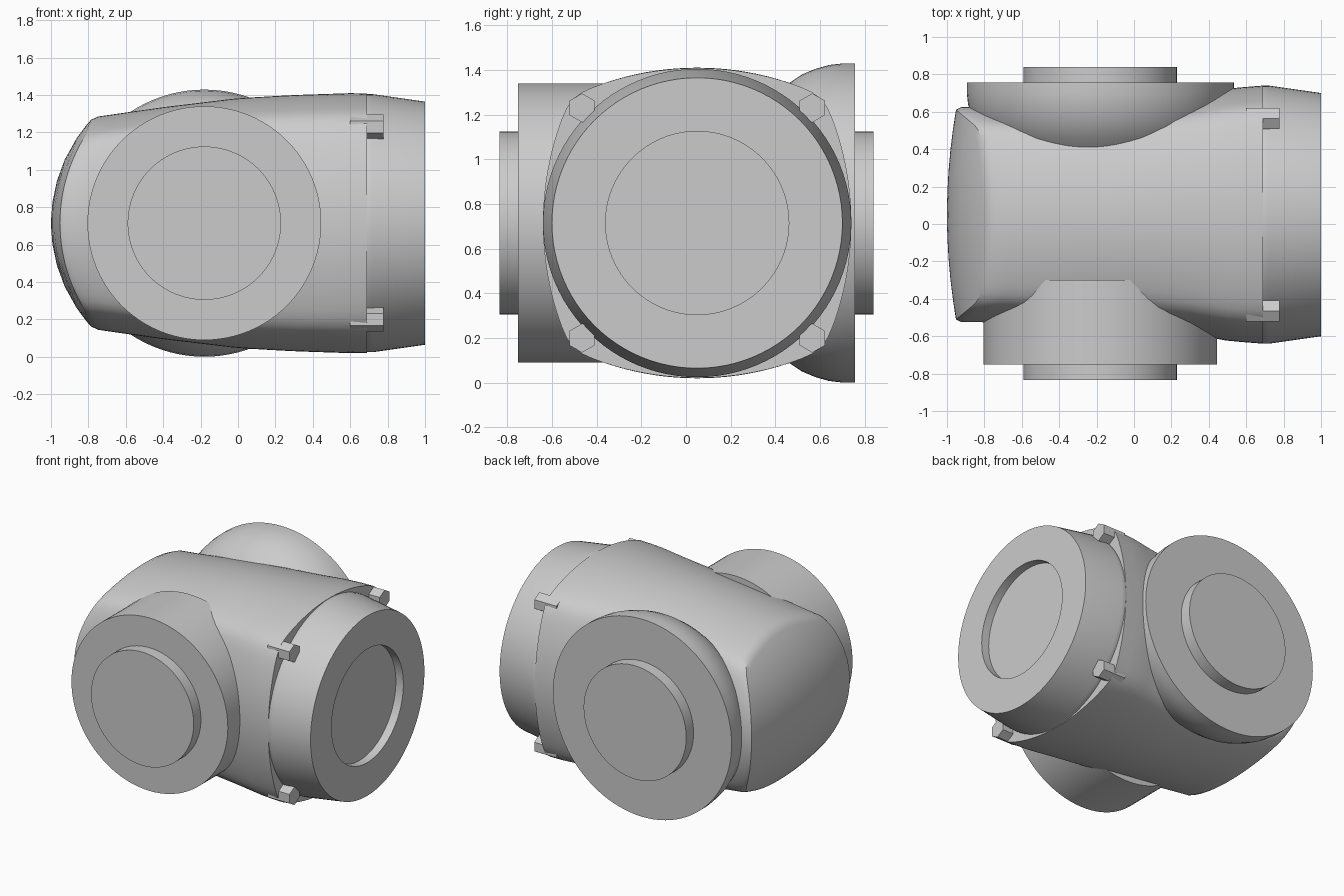
import bpy, bmesh, math
from mathutils import Matrix, Vector

if "Cube" in bpy.data.objects:
    bpy.data.objects.remove(bpy.data.objects["Cube"])

grey = bpy.data.materials.new("cast_grey")
grey.use_nodes = True
grey.diffuse_color = (0.6, 0.6, 0.6, 1)
grey.node_tree.nodes["Principled BSDF"].inputs["Base Color"].default_value = (0.6, 0.6, 0.6, 1)

CY, CZ, PORT_X = 0.05, 0.715, -0.18   # housing axis height and port axis


def finish(name, bm, smooth=True):
    bmesh.ops.remove_doubles(bm, verts=bm.verts, dist=1e-5)
    bmesh.ops.recalc_face_normals(bm, faces=bm.faces)
    mesh = bpy.data.meshes.new(name)
    bm.to_mesh(mesh)
    bm.free()
    mesh.materials.append(grey)
    obj = bpy.data.objects.new(name, mesh)
    bpy.context.collection.objects.link(obj)
    if smooth:
        bpy.ops.object.select_all(action='DESELECT')
        obj.select_set(True)
        bpy.context.view_layer.objects.active = obj
        bpy.ops.object.shade_smooth_by_angle(angle=math.radians(32))
    return obj


def skin(bm, rings):
    """Join consecutive closed rings of points and close both ends."""
    loops = [[bm.verts.new(p) for p in ring] for ring in rings]
    for a, b in zip(loops, loops[1:]):
        n = len(a)
        for i in range(n):
            bm.faces.new((a[i], a[(i + 1) % n], b[(i + 1) % n], b[i]))
    bm.faces.new(loops[0])
    bm.faces.new(loops[-1])


def turned(name, profile, axis, origin, sides=96, smooth=True):
    """Revolve (distance, radius) pairs about an axis."""
    bm = bmesh.new()
    rot = Vector((0, 0, 1)).rotation_difference(Vector(axis)).to_matrix()
    rings = []
    for d, r in profile:
        ring = []
        for i in range(sides):
            a = math.tau * i / sides
            ring.append(rot @ Vector((r * math.cos(a), r * math.sin(a), d)) + Vector(origin))
        rings.append(ring)
    skin(bm, rings)
    return finish(name, bm, smooth)


def interp(x, table):
    if x <= table[0][0]:
        return table[0][1]
    for (x0, v0), (x1, v1) in zip(table, table[1:]):
        if x <= x1:
            return v0 + (v1 - v0) * (x - x0) / (x1 - x0)
    return table[-1][1]


HALF_Y = [(-0.8, 0.575), (0, 0.6), (0.3, 0.635), (0.5, 0.675), (0.69, 0.69)]
HALF_Z = [(-0.77, 0.567), (-0.4, 0.62), (0, 0.668), (0.3, 0.685), (0.6, 0.695), (0.69, 0.693)]


def section(a):
    """Unit square with bulged sides and softened corners."""
    c, s = abs(math.cos(a)), abs(math.sin(a))
    R, k = 1.92, 0.92
    def reach(m):
        return -k * m + math.sqrt(k * k * m * m + R * R - k * k)
    r = (reach(c) ** -40 + reach(s) ** -40) ** (-1 / 40)
    return r * math.cos(a), r * math.sin(a)


def end_x(y, z):
    """Barrel-shaped closed end, centred on the port axis."""
    r = 0.82 - 0.05 * (y / 0.57) ** 2
    return PORT_X - math.sqrt(r * r - z * z)


# Housing: tapered bulged square with a barrel end
SIDES, STEPS = 96, 16
unit = [section(math.tau * i / SIDES) for i in range(SIDES)]
y0, z0 = HALF_Y[0][1], HALF_Z[0][1]
rings = []
for k in (0.02, 0.2, 0.4, 0.6, 0.8, 0.93, 0.975):
    rings.append([(end_x(u * y0 * k, v * z0 * k), CY + u * y0 * k, CZ + v * z0 * k)
                  for u, v in unit])
for step in range(STEPS + 1):
    ring = []
    for u, v in unit:
        start = end_x(u * y0, v * z0) + 0.025
        x = start + (0.69 - start) * step / STEPS
        ring.append((x, CY + u * interp(x, HALF_Y), CZ + v * interp(x, HALF_Z)))
    rings.append(ring)
bm = bmesh.new()
skin(bm, rings)
finish("housing", bm)

# Side cover with a recessed centre
turned("end_cover", [(0.5, 0.3), (0.5, 0.6), (0.68, 0.69), (0.72, 0.69), (1.0, 0.65),
                     (1.0, 0.41), (0.94, 0.41)], (1, 0, 0), (0, CY, CZ))

# Front port: straight flange and raised boss
turned("front_flange", [(0.3, 0.625), (0.752, 0.625)], (0, -1, 0), (PORT_X, 0, CZ))
turned("front_boss", [(0.7, 0.41), (0.835, 0.41)], (0, -1, 0), (PORT_X, 0, CZ))

# Back port: domed flange and raised boss
turned("back_flange", [(0.3, 0.45), (0.38, 0.55), (0.46, 0.625), (0.52, 0.665), (0.58, 0.69),
                       (0.64, 0.707), (0.7, 0.714), (0.756, 0.714)],
       (0, 1, 0), (PORT_X, 0, CZ))
turned("back_boss", [(0.7, 0.41), (0.84, 0.41)], (0, 1, 0), (PORT_X, 0, CZ))

# Hex bolts at the cover corners
for level, dz in (("lower", -1), ("upper", 1)):
    for side, dy in (("front", -1), ("back", 1)):
        turned(f"{level}_{side}_bolt", [(0.6, 0.065), (0.777, 0.065)], (1, 0, 0),
               (0, CY + dy * 0.515, CZ + dz * 0.515), 6, False)
